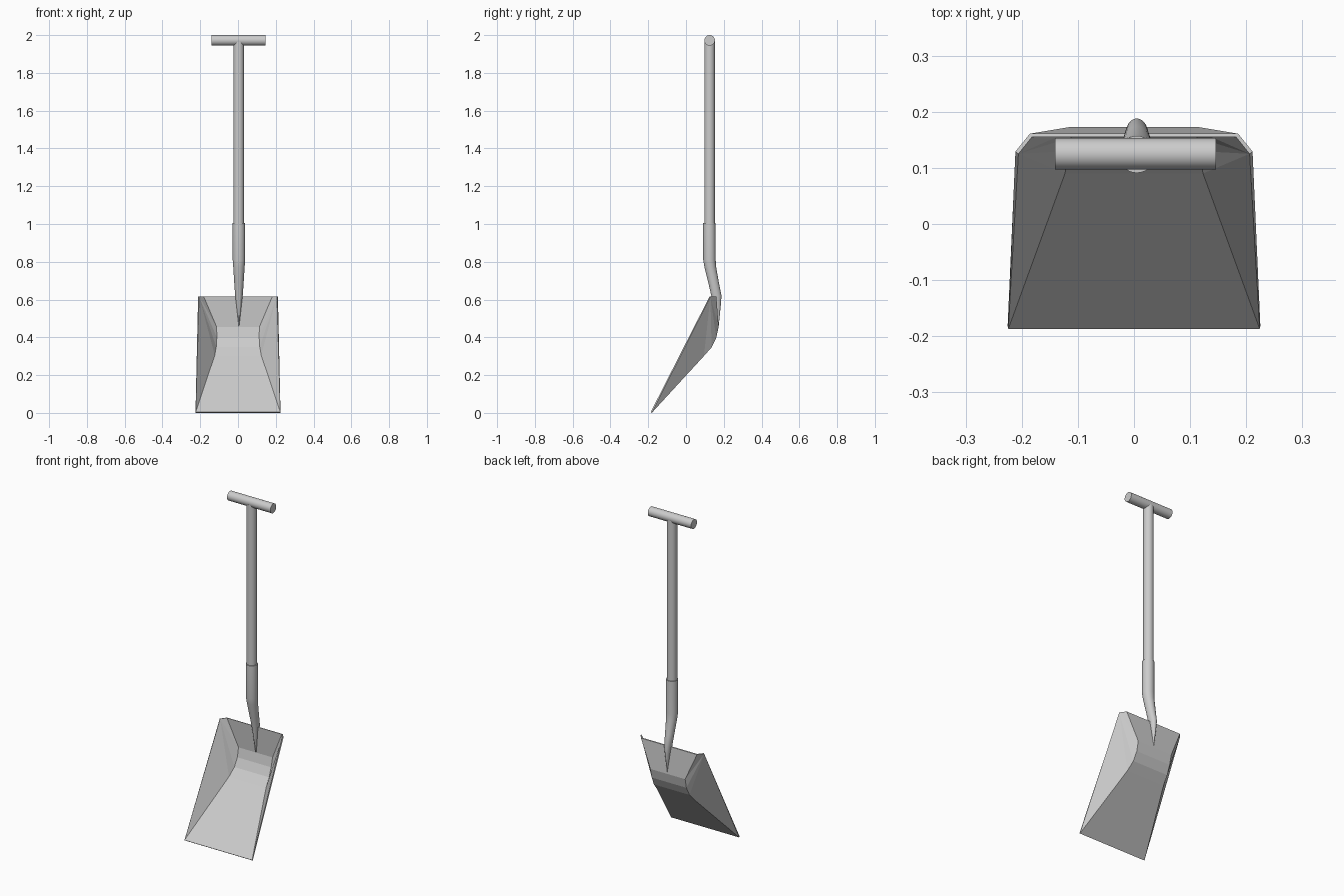
import bpy, math

if "Cube" in bpy.data.objects:
    bpy.data.objects.remove(bpy.data.objects["Cube"])


def make_mesh(name, verts, faces):
    me = bpy.data.meshes.new(name)
    me.from_pydata(verts, [], faces)
    me.update()
    ob = bpy.data.objects.new(name, me)
    bpy.context.collection.objects.link(ob)
    return ob


def smooth(ob, angle):
    bpy.ops.object.select_all(action='DESELECT')
    ob.select_set(True)
    bpy.context.view_layer.objects.active = ob
    bpy.ops.object.shade_smooth_by_angle(angle=math.radians(angle))


def rod(name, radius, length, loc, rot=(0, 0, 0)):
    bpy.ops.mesh.primitive_cylinder_add(vertices=32, radius=radius, depth=length,
                                        location=loc, rotation=rot)
    ob = bpy.context.object
    ob.name = name
    smooth(ob, 35)


# T-shaped grip and straight shaft
rod("grip", 0.028, 0.287, (0.003, 0.125, 1.972), (0, math.pi / 2, 0))
rod("shaft", 0.028, 0.98, (0.004, 0.125, 1.475))

# Socket: tube that bends back and tapers to a point on the blade
# ring values: y centre, z, half width, half depth
rings = [(0.124, 1.005, 0.033, 0.033), (0.124, 0.81, 0.033, 0.033),
         (0.129, 0.77, 0.030, 0.031), (0.146, 0.69, 0.025, 0.028),
         (0.161, 0.62, 0.020, 0.027), (0.163, 0.57, 0.014, 0.021),
         (0.164, 0.51, 0.007, 0.014), (0.165, 0.46, 0.001, 0.008)]
N = 32
verts = [(0.005 + rx * math.cos(2 * math.pi * k / N),
          y + ry * math.sin(2 * math.pi * k / N), z)
         for y, z, rx, ry in rings for k in range(N)]
faces = [(i * N + k, (i + 1) * N + k, (i + 1) * N + (k + 1) % N, i * N + (k + 1) % N)
         for i in range(len(rings) - 1) for k in range(N)]
faces += [tuple(range(N)), tuple(reversed(range(len(verts) - N, len(verts))))]
smooth(make_mesh("socket", verts, faces), 35)

# Blade: folded floor strip with a fan-shaped wall on each side
# row values: half width, y, z from the cutting edge up to the back rim
rows = [(0.224, -0.187, 0.004), (0.123, 0.090, 0.305), (0.115, 0.130, 0.350),
        (0.112, 0.154, 0.400), (0.113, 0.166, 0.455), (0.182, 0.155, 0.617)]
verts = [(s * w, y, z) for w, y, z in rows for s in (-1, 1)]
left, right = len(verts), len(verts) + 1
verts += [(s * 0.206, 0.125, 0.617) for s in (-1, 1)]
faces = []
for i in range(len(rows) - 1):
    a, b, c, d = 2 * i, 2 * i + 1, 2 * i + 3, 2 * i + 2
    faces += [(a, b, c, d), (left, a, d), (b, right, c)]
blade = make_mesh("blade", verts, faces)
mod = blade.modifiers.new("thickness", 'SOLIDIFY')
mod.thickness = 0.007
mod.offset = -1
